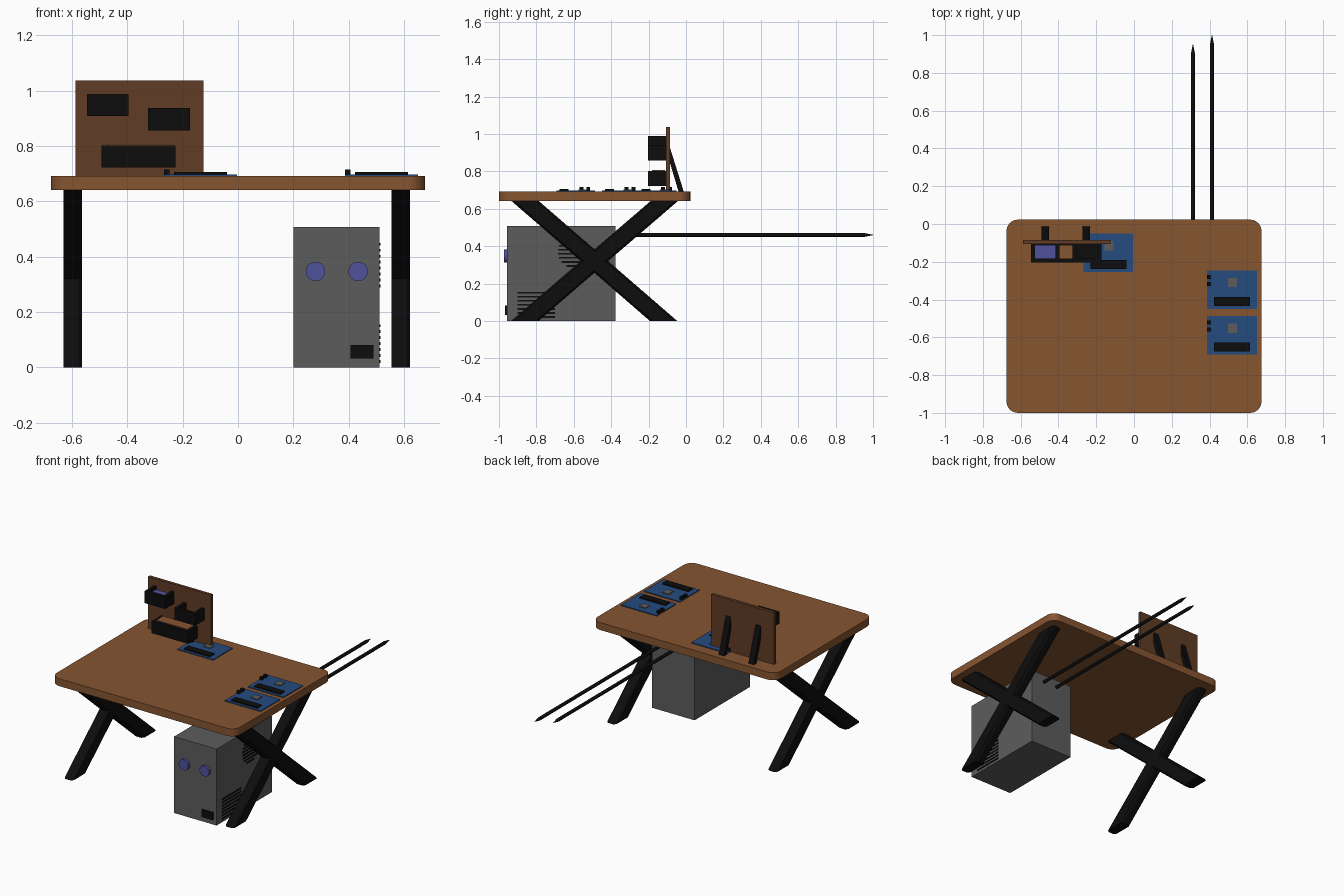
import bpy, bmesh, math
from mathutils import Vector

if "Cube" in bpy.data.objects:
    bpy.data.objects.remove(bpy.data.objects["Cube"])


def material(name, rgb):
    m = bpy.data.materials.new(name)
    m.diffuse_color = (*rgb, 1)
    m.use_nodes = True
    m.node_tree.nodes["Principled BSDF"].inputs["Base Color"].default_value = m.diffuse_color
    return m


WOOD = material("warm wood", (0.24, 0.09, 0.03))
DARK_WOOD = material("dark wood", (0.115, 0.045, 0.019))
BLACK = material("black", (0.004, 0.004, 0.004))
GREY = material("grey metal", (0.108, 0.108, 0.108))
PURPLE = material("purple", (0.078, 0.084, 0.33))
BLUE = material("board blue", (0.018, 0.07, 0.21))


def make(name, bm, mat):
    bmesh.ops.recalc_face_normals(bm, faces=bm.faces)
    me = bpy.data.meshes.new(name)
    bm.to_mesh(me)
    bm.free()
    me.materials.append(mat)
    ob = bpy.data.objects.new(name, me)
    bpy.context.collection.objects.link(ob)
    return ob


def add_box(bm, x, y, z):
    """Box between the (low, high) pairs on each axis."""
    vs = bmesh.ops.create_cube(bm, size=1)["verts"]
    for v in vs:
        v.co = Vector([(r[0] + r[1]) / 2 + c * (r[1] - r[0])
                       for r, c in zip((x, y, z), v.co)])


def box(name, x, y, z, mat):
    bm = bmesh.new()
    add_box(bm, x, y, z)
    return make(name, bm, mat)


def add_loft(bm, low, high):
    """Solid between two matching outlines."""
    a = [bm.verts.new(p) for p in low]
    b = [bm.verts.new(p) for p in high]
    n = len(a)
    for i in range(n):
        j = (i + 1) % n
        bm.faces.new((a[i], a[j], b[j], b[i]))
    bm.faces.new(a[::-1])
    bm.faces.new(b)


def rounded_rect(x0, x1, y0, y1, r, seg):
    pts = []
    for k, (cx, cy) in enumerate(((x1 - r, y1 - r), (x0 + r, y1 - r),
                                  (x0 + r, y0 + r), (x1 - r, y0 + r))):
        for i in range(seg + 1):
            a = math.pi / 2 * (k + i / seg)
            pts.append((cx + r * math.cos(a), cy + r * math.sin(a)))
    return pts


# Tabletop
bm = bmesh.new()
outline = rounded_rect(-0.675, 0.675, -1.0, 0.023, 0.06, 6)
add_loft(bm, [(x, y, 0.642) for x, y in outline], [(x, y, 0.692) for x, y in outline])
make("tabletop", bm, WOOD)

# Crossed legs: chamfered bars sheared along y, flat at floor and top
for side, cx in (("left", -0.597), ("right", 0.588)):
    for n, (y_low, y_high) in enumerate(((-0.12, -0.862), (-0.862, -0.114))):
        bm = bmesh.new()
        prof = rounded_rect(cx - 0.034, cx + 0.034, -0.073, 0.073, 0.015, 1)
        add_loft(bm, [(x, y + y_low, 0.0) for x, y in prof],
                 [(x, y + y_high, 0.643) for x, y in prof])
        make(f"{side}_leg_bar_{n + 1}", bm, BLACK)

# Computer case with port on the front
box("computer_case", (0.2, 0.512), (-0.957, -0.376), (0, 0.508), GREY)
box("case_front_port", (0.407, 0.49), (-0.967, -0.95), (0.033, 0.082), BLACK)

# Round front buttons
for n, cx in enumerate((0.28, 0.434)):
    bm = bmesh.new()
    ring = [(cx + 0.035 * math.cos(i * math.tau / 32), 0.347 + 0.035 * math.sin(i * math.tau / 32))
            for i in range(32)]
    add_loft(bm, [(x, -0.95, z) for x, z in ring], [(x, -0.974, z) for x, z in ring])
    make(f"case_button_{n + 1}", bm, PURPLE)

# Side vents: straight slats, and slats trimmed to a circle
bm = bmesh.new()
for i in range(7):
    z = 0.022 + i * 0.0215
    add_box(bm, (0.508, 0.515), (-0.9, -0.7), (z - 0.005, z + 0.005))
make("case_lower_vent", bm, BLACK)
bm = bmesh.new()
for i in range(8):
    dz = (i - 3.5) * 0.0215
    half = math.sqrt(0.085 ** 2 - dz ** 2)
    add_box(bm, (0.508, 0.515), (-0.6 - half, -0.6 + half), (0.37 + dz - 0.005, 0.37 + dz + 0.005))
make("case_round_vent", bm, BLACK)

# Long pointed rods out of the back of the case
for n, (cx, tip) in enumerate(((0.312, 0.95), (0.413, 1.0))):
    bm = bmesh.new()
    ring = [(math.cos(i * math.tau / 12), math.sin(i * math.tau / 12)) for i in range(12)]

    def section(r, y):
        return [(cx + c * r, y, 0.46 + s * r) for c, s in ring]
    add_loft(bm, section(0.011, -0.38), section(0.011, tip - 0.05))
    add_loft(bm, section(0.011, tip - 0.05), section(0.001, tip))
    make(f"antenna_{n + 1}", bm, BLACK)

# Upright panel with slanted props behind it
box("upright_panel", (-0.587, -0.125), (-0.106, -0.086), (0.69, 1.037), DARK_WOOD)
for n, cx in enumerate((-0.471, -0.252)):
    bm = bmesh.new()
    side = ((-0.09, 0.94), (-0.09, 0.86), (-0.04, 0.692), (-0.012, 0.692))
    add_loft(bm, [(cx - 0.02, y, z) for y, z in side], [(cx + 0.02, y, z) for y, z in side])
    make(f"panel_prop_{n + 1}", bm, BLACK)

# Open bins hung on the panel
T = 0.02
for name, x0, x1, z0 in (("upper_left", -0.545, -0.395, 0.909),
                         ("upper_right", -0.325, -0.173, 0.857),
                         ("lower", -0.493, -0.225, 0.723)):
    bm = bmesh.new()
    z1 = z0 + 0.08
    add_box(bm, (x0, x1), (-0.203, -0.105), (z0, z0 + T))
    add_box(bm, (x0, x1), (-0.203, -0.203 + T), (z0 + T, z1))
    add_box(bm, (x0, x0 + T), (-0.203 + T, -0.105), (z0 + T, z1))
    add_box(bm, (x1 - T, x1), (-0.203 + T, -0.105), (z0 + T, z1))
    make(f"{name}_bin", bm, BLACK)
box("purple_bin_contents", (-0.525, -0.415), (-0.183, -0.112), (0.929, 0.97), PURPLE)
box("wood_bin_contents", (-0.473, -0.245), (-0.183, -0.112), (0.743, 0.807), WOOD)

# Circuit boards lying on the desk, each with strip, chip and two plugs
for n, (x, y) in enumerate(((-0.267, -0.05), (0.387, -0.245), (0.387, -0.487))):
    box(f"circuit_board_{n + 1}", (x, x + 0.263), (y - 0.205, y), (0.69, 0.698), BLUE)
    box(f"board_strip_{n + 1}", (x + 0.036, x + 0.227), (y - 0.189, y - 0.141), (0.697, 0.706), BLACK)
    box(f"board_chip_{n + 1}", (x + 0.11, x + 0.158), (y - 0.089, y - 0.04), (0.697, 0.703), GREY)
    for k, d in enumerate((0.025, 0.062)):
        box(f"board_plug_{n + 1}_{k + 1}", (x, x + 0.02), (y - d - 0.021, y - d),
            (0.697, 0.715), BLACK)
